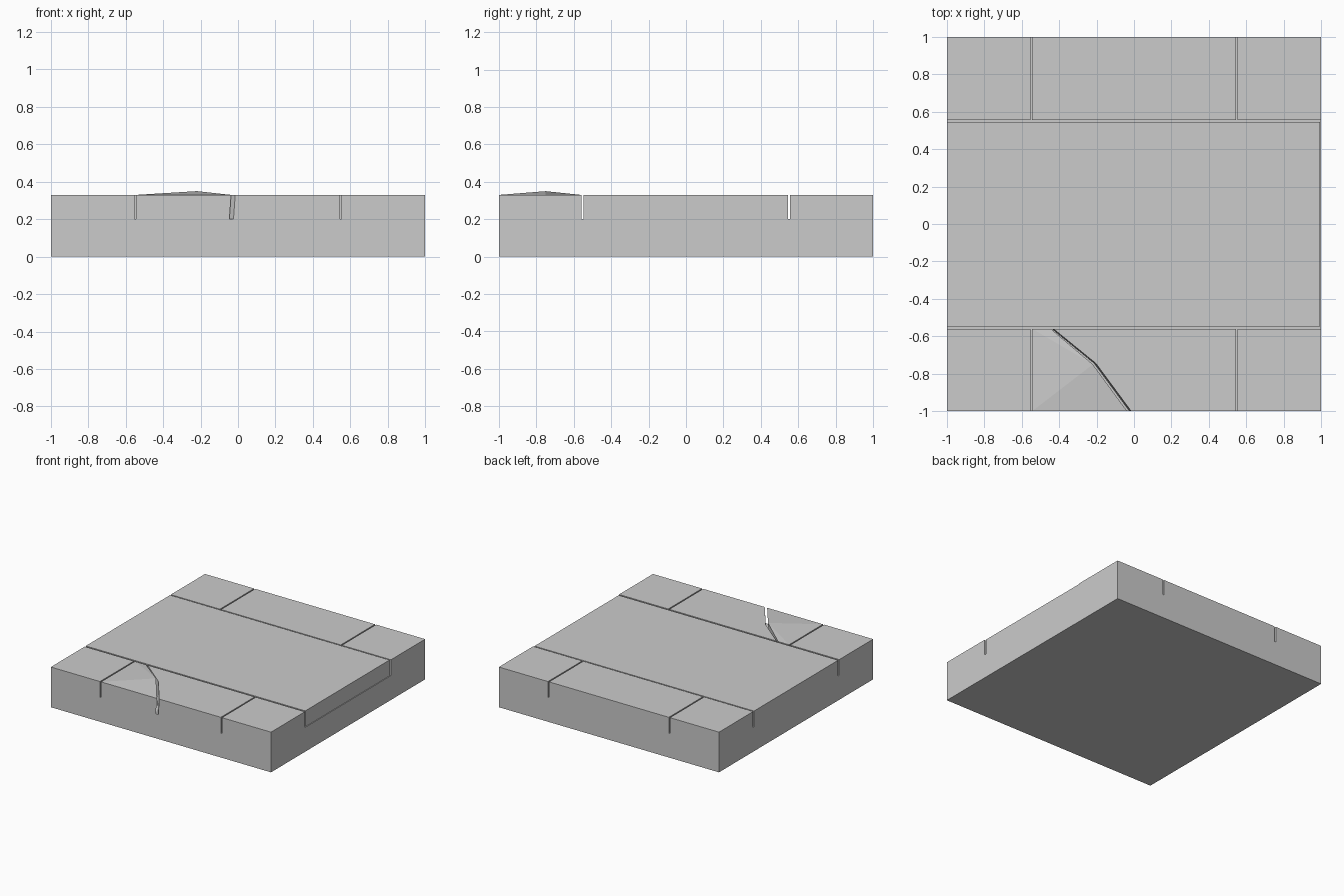
import bpy, bmesh

if "Cube" in bpy.data.objects:
    bpy.data.objects.remove(bpy.data.objects["Cube"])

BASE_TOP, TOP = 0.2, 0.33


def prism(name, outline, z0, z1, lean=(), peak=None):
    """Extruded outline; points in lean shift left at the bottom, peak=(index, z) lifts one top point."""
    bm = bmesh.new()
    low = [bm.verts.new((x - (0.009 if i in lean else 0), y, z0)) for i, (x, y) in enumerate(outline)]
    high = [bm.verts.new((x, y, z1)) for x, y in outline]
    n = len(outline)
    bm.faces.new(low[::-1])
    for i in range(n):
        j = (i + 1) % n
        bm.faces.new((low[i], low[j], high[j], high[i]))
    if peak:
        # fan the top from the raised corner
        p, z = peak
        high[p].co.z = z
        for k in range(1, n - 1):
            bm.faces.new((high[p], high[(p + k) % n], high[(p + k + 1) % n]))
    else:
        bm.faces.new(high)
    mesh = bpy.data.meshes.new(name)
    bm.to_mesh(mesh)
    bm.free()
    obj = bpy.data.objects.new(name, mesh)
    bpy.context.collection.objects.link(obj)
    return obj


def box(name, x0, x1, y0, y1, z0=BASE_TOP, z1=TOP):
    return prism(name, [(x0, y0), (x1, y0), (x1, y1), (x0, y1)], z0, z1)


# Foundation under all the paving
box("base_slab", -1, 1, -1, 1, 0, BASE_TOP)

# Large middle paving stone, slightly short on the right
box("centre_stone", -1, 0.994, -0.547, 0.546)

# Corner stones and the intact back stone
for row, y0, y1 in (("front", -1, -0.56), ("back", 0.556, 1)):
    box(f"{row}_left_stone", -1, -0.554, y0, y1)
    box(f"{row}_right_stone", 0.554, 1, y0, y1)
box("back_middle_stone", -0.544, 0.544, 0.556, 1)

# Front middle stone, split by a slanting crack; the left half is lifted at the bend
prism("cracked_stone_left",
      [(-0.544, -1), (-0.037, -1), (-0.22, -0.75), (-0.445, -0.56), (-0.544, -0.56)],
      BASE_TOP, TOP, lean=(1, 2, 3), peak=(2, 0.35))
prism("cracked_stone_right",
      [(-0.015, -1), (0.544, -1), (0.544, -0.56), (-0.43, -0.56), (-0.203, -0.745)],
      BASE_TOP, TOP, lean=(0, 3, 4))
